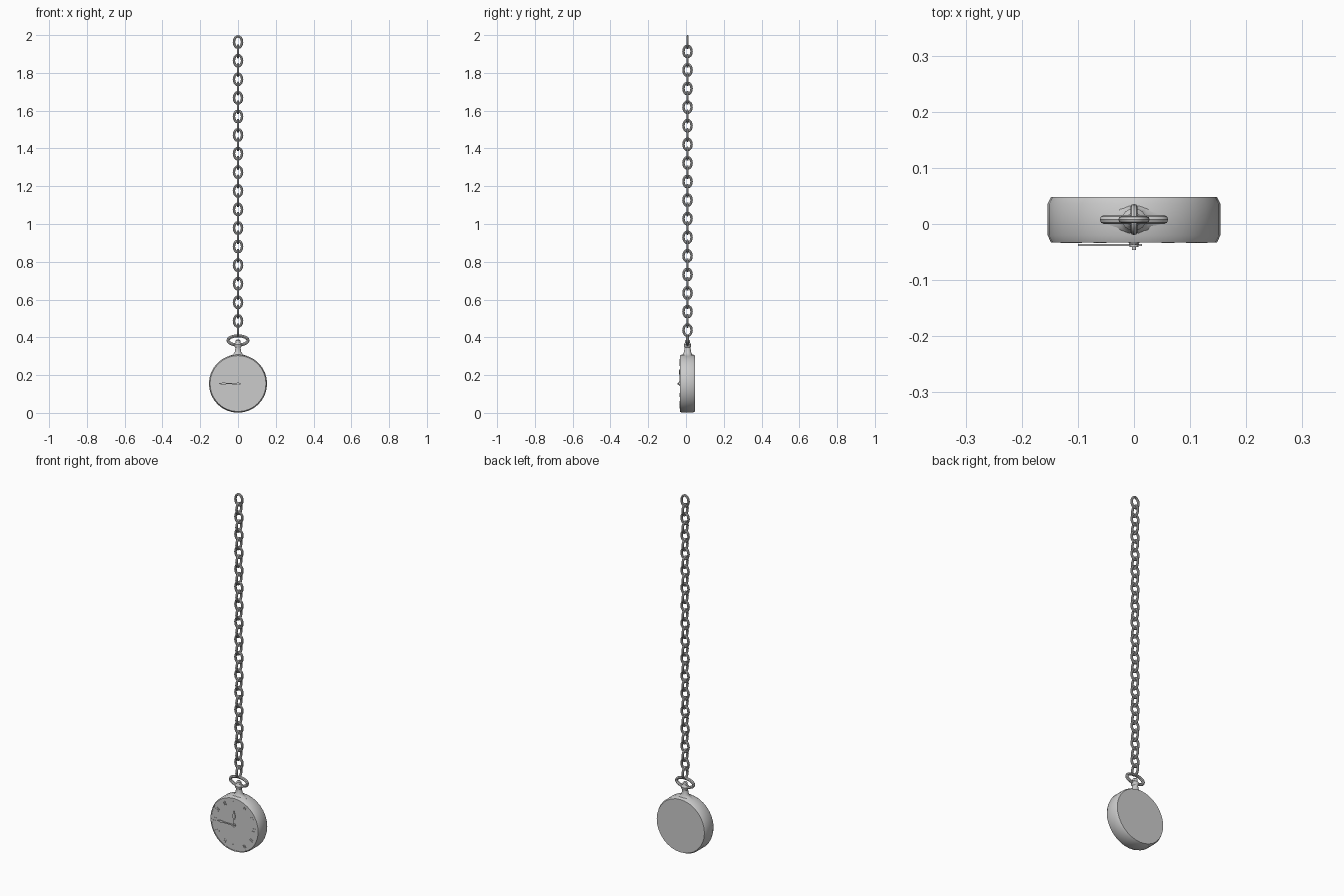
import bpy, bmesh
from math import sin, cos, pi
from mathutils import Matrix, Vector

if "Cube" in bpy.data.objects:
    bpy.data.objects.remove(bpy.data.objects["Cube"])

YC = 0.008      # depth of the watch and chain axis
ZC = 0.155      # centre of the dial


def make(name, verts, faces, smooth=True):
    mesh = bpy.data.meshes.new(name)
    mesh.from_pydata(verts, [], faces)
    bm = bmesh.new()
    bm.from_mesh(mesh)
    bmesh.ops.recalc_face_normals(bm, faces=bm.faces)
    bm.to_mesh(mesh)
    bm.free()
    ob = bpy.data.objects.new(name, mesh)
    bpy.context.collection.objects.link(ob)
    if smooth:
        bpy.ops.object.select_all(action='DESELECT')
        ob.select_set(True)
        bpy.context.view_layer.objects.active = ob
        bpy.ops.object.shade_smooth_by_angle(angle=0.6)
    return ob


def stack(name, rings):
    """Skin a list of equal rings and cap both ends."""
    n = len(rings[0])
    faces = [(k * n + i, k * n + (i + 1) % n, (k + 1) * n + (i + 1) % n, (k + 1) * n + i)
             for k in range(len(rings) - 1) for i in range(n)]
    faces += [tuple(range(n)), tuple(range((len(rings) - 1) * n, len(rings) * n))]
    return make(name, [p for r in rings for p in r], faces)


def disc_rings(profile, n):
    return [[(r * cos(2 * pi * i / n), y, ZC + r * sin(2 * pi * i / n)) for i in range(n)]
            for r, y in profile]


def oval_ring(name, z, half_w, half_h, tube, sideways=False, n=16, m=8):
    """Closed oval of round wire, standing upright around the chain axis."""
    verts, faces = [], []
    for i in range(n):
        a = 2 * pi * i / n
        c = Vector(((half_w - tube) * cos(a), 0, (half_h - tube) * sin(a)))
        out = Vector((cos(a) * (half_h - tube), 0, sin(a) * (half_w - tube))).normalized()
        for j in range(m):
            b = 2 * pi * j / m
            p = c + out * tube * cos(b) + Vector((0, tube * sin(b), 0))
            verts.append((-p.y, YC + p.x, z + p.z) if sideways else (p.x, YC + p.y, z + p.z))
            faces.append((i * m + j, i * m + (j + 1) % m,
                          (i + 1) % n * m + (j + 1) % m, (i + 1) % n * m + j))
    return make(name, verts, faces)


def plate(name, half, y0, y1, angle, shift=(0, 0)):
    """Mirror a half outline, extrude it between y0 and y1, turn it about the dial centre."""
    pts = half + [(-x, z) for x, z in reversed(half)]
    rot = Matrix.Rotation(angle, 3, 'Y')
    rings = []
    for y in (y0, y1):
        ring = [rot @ Vector((x + shift[0], 0, z + shift[1])) for x, z in pts]
        rings.append([(p.x, y, ZC + p.z) for p in ring])
    return stack(name, rings)


# case with bevelled rims and a slightly sunken dial
stack("watch_case", disc_rings([(0.143, -0.031), (0.143, -0.033), (0.148, -0.033), (0.154, -0.020),
                                (0.154, 0.036), (0.148, 0.048)], 32))

# flared neck and winding crown
neck = [(0.060, 0.030, 0.285), (0.050, 0.029, 0.301), (0.028, 0.025, 0.309), (0.018, 0.020, 0.322),
        (0.014, 0.016, 0.345), (0.020, 0.019, 0.352), (0.022, 0.020, 0.362), (0.013, 0.013, 0.372),
        (0.013, 0.013, 0.382), (0.008, 0.008, 0.388)]
stack("neck", [[(rx * cos(pi * (i + .5) / 6), YC + ry * sin(pi * (i + .5) / 6), z) for i in range(12)]
               for rx, ry, z in neck])
oval_ring("bow", 0.384, 0.061, 0.032, 0.008, n=24)

# hour markers, wider at the quarters
for h in range(12):
    w = 0.008 if h % 3 == 0 else 0.005
    for s in (-1, 1):
        plate(f"hour_mark_{h}_{s}", [(0.0022, -0.010), (0.0022, 0.010)],
              -0.0335, -0.030, h * pi / 6, (s * w, 0.121))

# hands and centre pin
plate("hour_hand", [(0.004, -0.012), (0.003, 0.030), (0.009, 0.048), (0.007, 0.058), (0.0015, 0.078)],
      -0.0375, -0.0345, 0)
plate("minute_hand", [(0.004, -0.014), (0.003, 0.062), (0.007, 0.075), (0.005, 0.084), (0.0015, 0.100)],
      -0.039, -0.036, -pi / 2)
stack("hand_pin", disc_rings([(0.008, -0.030), (0.008, -0.041), (0.004, -0.041), (0.004, -0.046)], 12))

# chain, every second link turned a quarter
for i in range(32):
    oval_ring(f"chain_link_{i:02d}", 1.963 - i * 0.0492, 0.028, 0.037, 0.0065, i % 2 == 1)
